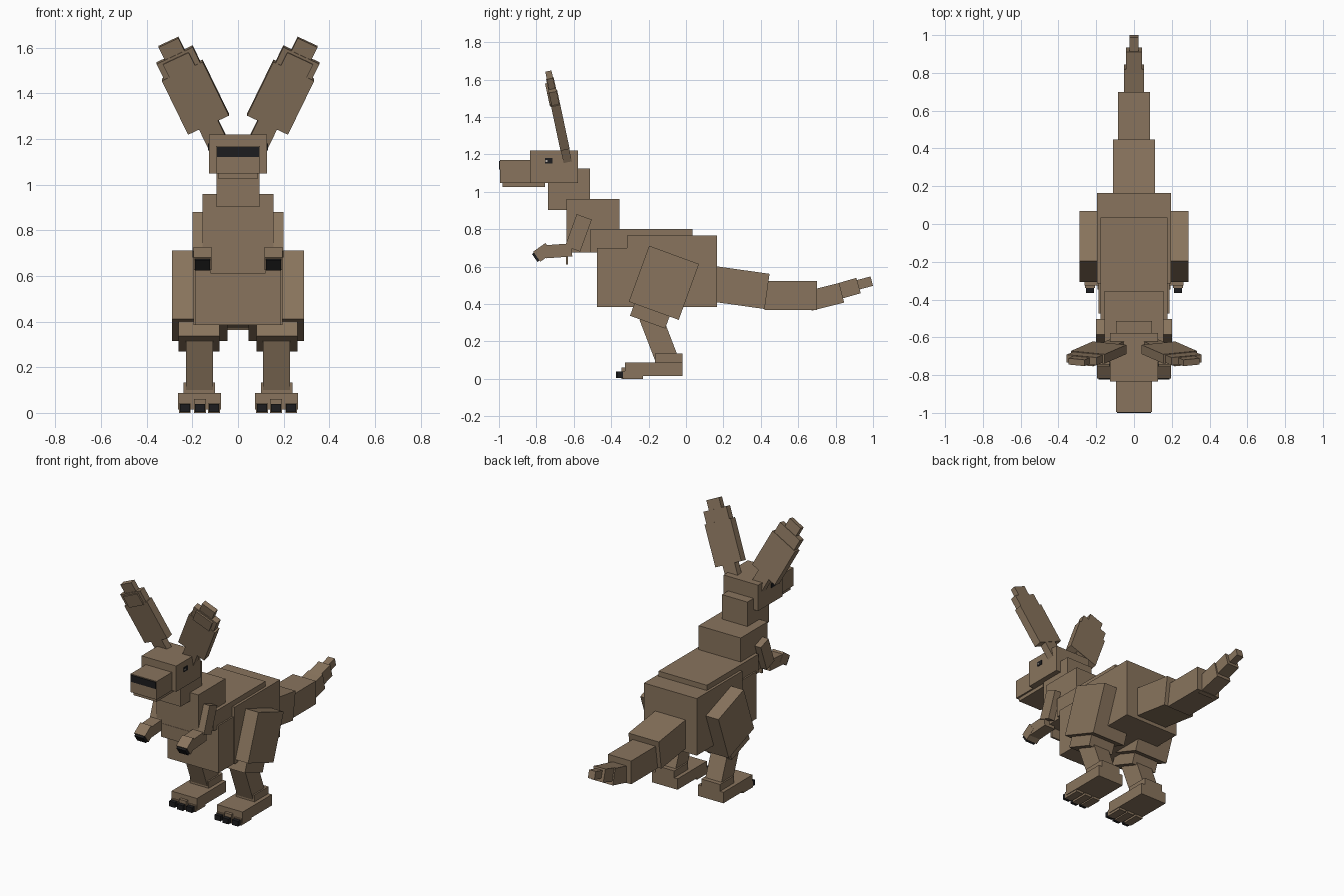
import bpy
from math import radians
from mathutils import Vector, Euler

cube = bpy.data.objects.get("Cube")
if cube:
    bpy.data.objects.remove(cube, do_unlink=True)


def material(name, rgb):
    m = bpy.data.materials.new(name)
    m.use_nodes = True
    m.diffuse_color = (*rgb, 1)
    m.node_tree.nodes["Principled BSDF"].inputs["Base Color"].default_value = (*rgb, 1)
    return m


FUR = material("brown_fur", (0.25, 0.175, 0.11))
BLACK = material("black", (0.012, 0.012, 0.013))
GLINT = material("eye_glint", (0.5, 0.45, 0.4))


def box(name, loc, size, pitch=0, roll=0, mat=FUR):
    """Cuboid by centre and size; pitch turns about x after roll about y."""
    bpy.ops.mesh.primitive_cube_add(size=1)
    ob = bpy.context.object
    ob.name = ob.data.name = name
    ob.scale = size
    bpy.ops.object.transform_apply(location=False, rotation=False, scale=True)
    ob.rotation_mode = 'ZYX'
    ob.rotation_euler = (radians(pitch), radians(roll), 0)
    ob.location = loc
    ob.data.materials.append(mat)
    return ob


def block(name, x, y, z, mat=FUR):
    """Upright cuboid from its (low, high) extents."""
    ext = (x, y, z)
    return box(name, [(a + b) / 2 for a, b in ext], [b - a for a, b in ext], mat=mat)


def centred(name, half, y, z, mat=FUR):
    return block(name, (-half, half), y, z, mat)


def pair(name, loc, size, pitch=0, roll=0, mat=FUR):
    """Left part and its mirror image on the right."""
    for side, s in (("left", 1), ("right", -1)):
        box(f"{side}_{name}", (s * loc[0], loc[1], loc[2]), size, pitch, s * roll, mat)


def pair_block(name, x, y, z, mat=FUR):
    ext = (x, y, z)
    pair(name, [(a + b) / 2 for a, b in ext], [b - a for a, b in ext], mat=mat)


# Trunk
centred("hips", 0.195, (-0.315, 0.165), (0.385, 0.765))
centred("belly", 0.188, (-0.475, -0.30), (0.385, 0.70))
centred("back", 0.178, (-0.51, 0.035), (0.675, 0.80))
centred("chest", 0.155, (-0.64, -0.355), (0.675, 0.96))
centred("chest_fur", 0.12, (-0.642, -0.63), (0.61, 0.70))

# Neck and head
centred("neck", 0.094, (-0.738, -0.513), (0.903, 1.123))
centred("head", 0.128, (-0.834, -0.578), (1.048, 1.22))
centred("snout", 0.096, (-0.995, -0.83), (1.048, 1.17))
centred("jaw", 0.085, (-0.98, -0.754), (1.025, 1.05))
centred("nose", 0.091, (-1.0, -0.993), (1.12, 1.165), BLACK)
pair_block("eye", (0.126, 0.131), (-0.755, -0.715), (1.15, 1.18), BLACK)
pair_block("eye_glint", (0.13, 0.132), (-0.75, -0.74), (1.16, 1.17), GLINT)

# Ears: stacked slabs along one leaning axis
lean, spread = 12, 25.5
ear_root = Vector((0.083, -0.635, 1.17))
ear_turn = Euler((radians(lean), radians(spread), 0), 'ZYX').to_matrix()
for name, width, depth, low, high in (
        ("ear_stem", 0.092, 0.045, -0.03, 0.13),
        ("ear_blade", 0.198, 0.05, 0.108, 0.375),
        ("ear_upper", 0.175, 0.042, 0.34, 0.452),
        ("ear_tip", 0.096, 0.034, 0.43, 0.515)):
    centre = ear_root + ear_turn @ Vector((0, 0, (low + high) / 2))
    pair(name, centre, (width, depth, high - low), lean, spread)
centre = ear_root + ear_turn @ Vector((0, -0.024, 0.40))
pair("ear_inner", centre, (0.125, 0.014, 0.08), lean, spread)

# Arms
pair("upper_arm", (0.16, -0.575, 0.78), (0.08, 0.086, 0.182), -20)
pair("forearm", (0.155, -0.68, 0.684), (0.078, 0.14, 0.07), 4)
pair("hand", (0.155, -0.765, 0.676), (0.08, 0.08, 0.066), 35)
pair("hand_claws", (0.155, -0.80, 0.652), (0.066, 0.022, 0.052), 35, mat=BLACK)

# Legs
pair("thigh", (0.167, -0.118, 0.513), (0.243, 0.284, 0.318), -20)
pair("knee", (0.17, -0.19, 0.345), (0.18, 0.20, 0.09), -20)
pair("shin", (0.169, -0.147, 0.22), (0.118, 0.122, 0.25), 21)
pair_block("heel", (0.10, 0.238), (-0.166, -0.018), (0.08, 0.134))
pair_block("foot", (0.075, 0.263), (-0.326, -0.018), (0.015, 0.088))

# Toes with claws
for name, x, top, front in (("inner", 0.105, 0.042, -0.338),
                            ("middle", 0.167, 0.06, -0.346),
                            ("outer", 0.233, 0.042, -0.338)):
    pair_block(name + "_toe", (x - 0.026, x + 0.026), (front, -0.23), (0, top))
    pair_block(name + "_claw", (x - 0.022, x + 0.022), (front - 0.027, front + 0.01),
               (0.004, 0.038), BLACK)

# Tail tapering backwards
for name, y, z, width, length, height, pitch in (
        ("tail_base", 0.285, 0.488, 0.224, 0.30, 0.19, -8),
        ("tail_middle", 0.56, 0.446, 0.17, 0.28, 0.155, 0),
        ("tail_rear", 0.745, 0.438, 0.104, 0.18, 0.108, 14),
        ("tail_end", 0.855, 0.479, 0.086, 0.14, 0.085, 16),
        ("tail_tip", 0.945, 0.509, 0.048, 0.10, 0.052, 15)):
    box(name, (0, y, z), (width, length, height), pitch)
